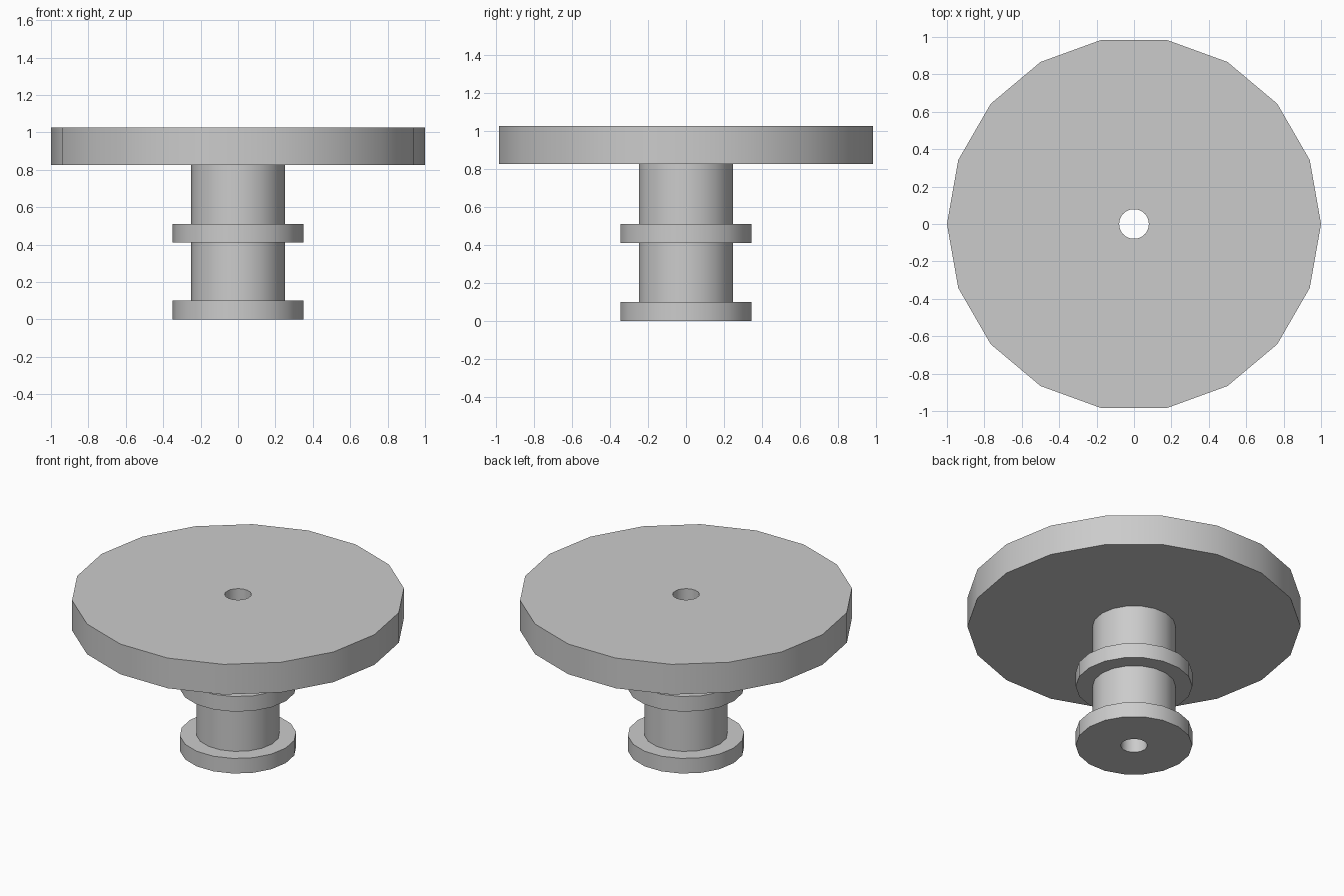
import bpy
import bmesh
from math import cos, sin, pi

cube = bpy.data.objects.get("Cube")
if cube:
    bpy.data.objects.remove(cube, do_unlink=True)

SIDES = 18
BORE = 0.08      # radius of the hole through the axis
HUB = 0.25
FLANGE = 0.35
DISC = 1.0

grey = bpy.data.materials.new("light_grey")
grey.use_nodes = True
colour = (0.6, 0.6, 0.6, 1)
grey.diffuse_color = colour
grey.node_tree.nodes["Principled BSDF"].inputs["Base Color"].default_value = colour


def lathe(name, profile):
    """Revolve a closed (radius, height) outline about the z axis."""
    bm = bmesh.new()
    rings = []
    for i in range(SIDES):
        a = 2 * pi * i / SIDES
        rings.append([bm.verts.new((r * cos(a), r * sin(a), z)) for r, z in profile])
    n = len(profile)
    for i, ring in enumerate(rings):
        after = rings[(i + 1) % SIDES]
        for j in range(n):
            k = (j + 1) % n
            bm.faces.new((ring[j], after[j], after[k], ring[k]))
    bmesh.ops.recalc_face_normals(bm, faces=bm.faces)
    mesh = bpy.data.meshes.new(name)
    bm.to_mesh(mesh)
    bm.free()
    mesh.materials.append(grey)
    obj = bpy.data.objects.new(name, mesh)
    bpy.context.collection.objects.link(obj)
    bpy.ops.object.select_all(action="DESELECT")
    obj.select_set(True)
    bpy.context.view_layer.objects.active = obj
    bpy.ops.object.shade_smooth_by_angle()
    return obj


# One turned piece: bottom flange, hub, middle flange, hub, wide disc, bore
steps = [(FLANGE, 0, 0.1), (HUB, 0.1, 0.41), (FLANGE, 0.41, 0.51),
         (HUB, 0.51, 0.825), (DISC, 0.825, 1.025)]
outline = [(BORE, 0)]
for radius, low, high in steps:
    outline += [(radius, low), (radius, high)]
outline.append((BORE, steps[-1][2]))
lathe("flanged_wheel", outline)
